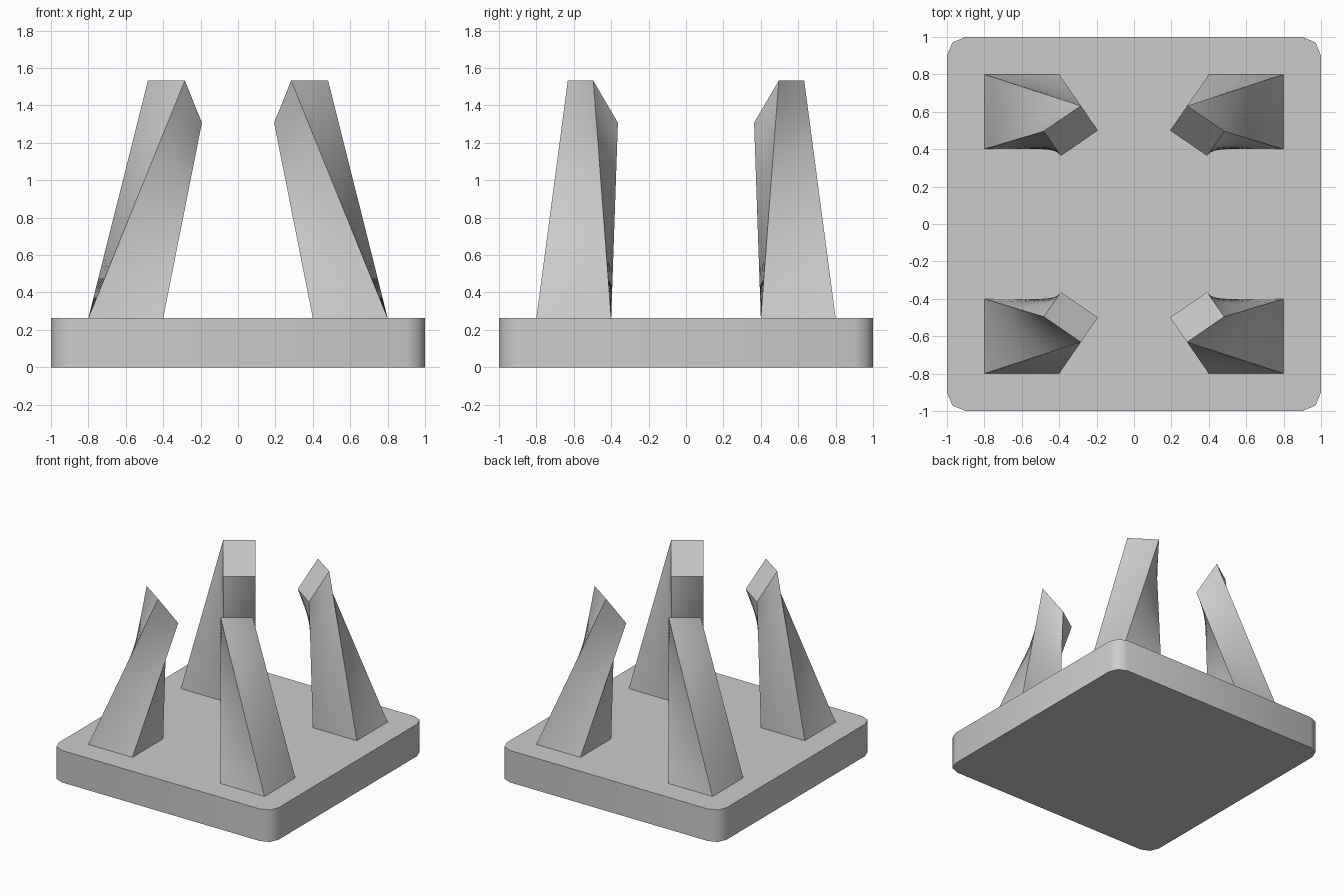
import bpy, bmesh
from math import radians
from mathutils import Vector

if "Cube" in bpy.data.objects:
    bpy.data.objects.remove(bpy.data.objects["Cube"])

BASE_TOP = 0.263


def add_object(name, bm, angle):
    bmesh.ops.recalc_face_normals(bm, faces=bm.faces)
    mesh = bpy.data.meshes.new(name)
    bm.to_mesh(mesh)
    bm.free()
    ob = bpy.data.objects.new(name, mesh)
    bpy.context.collection.objects.link(ob)
    bpy.ops.object.select_all(action='DESELECT')
    ob.select_set(True)
    bpy.context.view_layer.objects.active = ob
    bpy.ops.object.shade_smooth_by_angle(angle=radians(angle))
    return ob


# Base plate: square slab with its upright corners rounded in two steps
bm = bmesh.new()
bmesh.ops.create_cube(bm, size=1)
for v in bm.verts:
    v.co = Vector((v.co.x * 2, v.co.y * 2, (v.co.z + 0.5) * BASE_TOP))
upright = [e for e in bm.edges if abs(e.verts[0].co.z - e.verts[1].co.z) > 0.1]
bmesh.ops.bevel(bm, geom=upright, offset=0.1, segments=2, profile=0.5, affect='EDGES')
add_object("base_plate", bm, 50)

# Prong: square foot lofted to a turned, tilted rectangular tip
FOOT = [Vector((x, y, BASE_TOP)) for x, y in ((0.8, 0.8), (0.4, 0.8), (0.4, 0.4), (0.8, 0.4))]
TIP = [Vector(p) for p in ((0.284, 0.632, 1.533), (0.193, 0.5, 1.307),
                           (0.391, 0.364, 1.307), (0.482, 0.496, 1.533))]
STEPS, LEVELS = 8, 10


def outline(corners):
    """Split each side of a four-cornered loop into equal steps."""
    return [corners[i].lerp(corners[(i + 1) % 4], s / STEPS)
            for i in range(4) for s in range(STEPS)]


def make_prong(name, sx, sy):
    bm = bmesh.new()
    rings = []
    for k in range(LEVELS + 1):
        ring = []
        for a, b in zip(outline(FOOT), outline(TIP)):
            p = a.lerp(b, k / LEVELS)
            ring.append(bm.verts.new((p.x * sx, p.y * sy, p.z)))
        rings.append(ring)
    n = len(rings[0])
    for low, high in zip(rings, rings[1:]):
        for i in range(n):
            j = (i + 1) % n
            bm.faces.new((low[i], low[j], high[j], high[i]))
    bm.faces.new(rings[0])
    bm.faces.new(rings[-1])
    add_object(name, bm, 30)


for sx, side in ((1, "right"), (-1, "left")):
    for sy, end in ((1, "back"), (-1, "front")):
        make_prong(f"prong_{end}_{side}", sx, sy)
